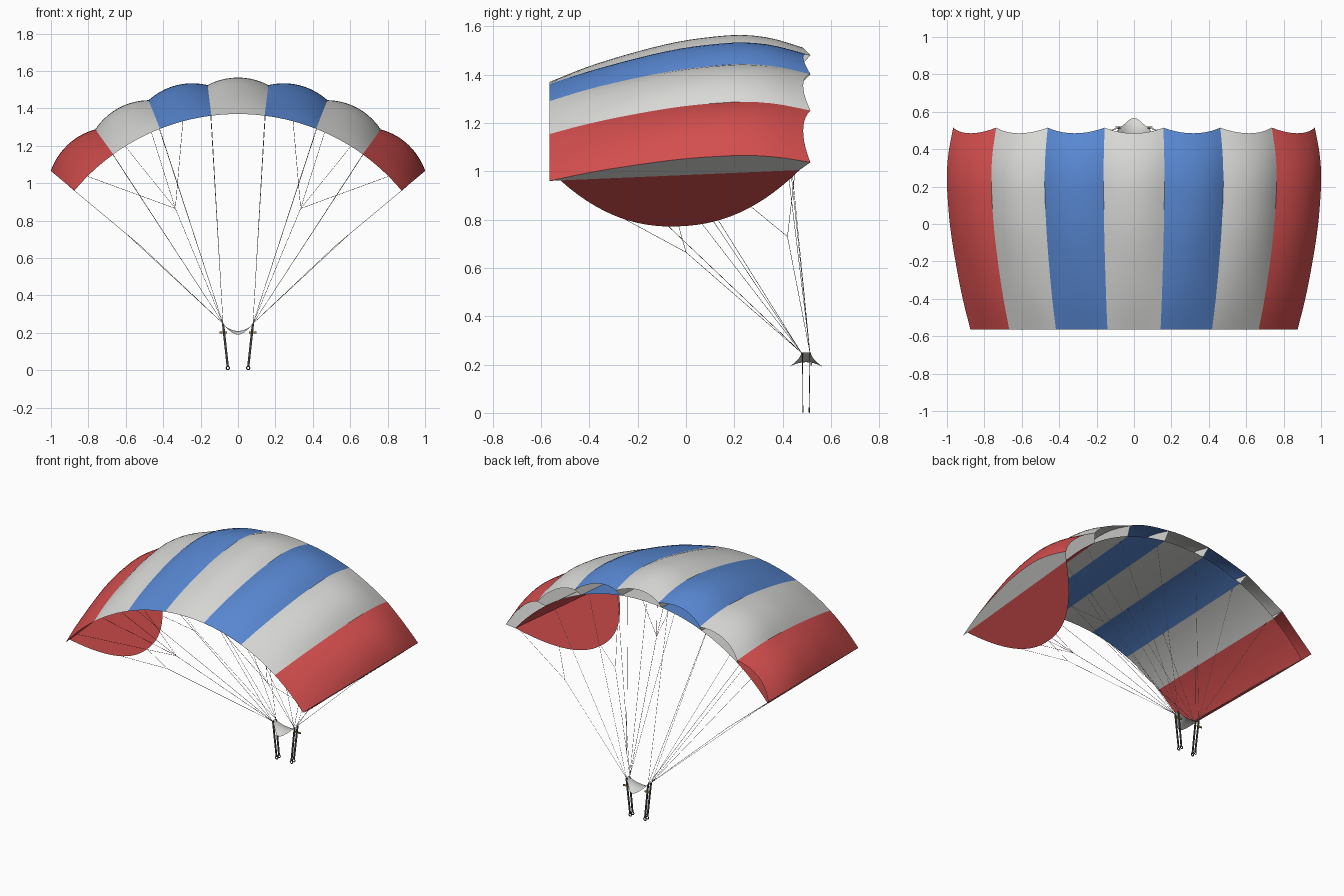
import bpy, bmesh, math
from mathutils import Vector, Matrix

if "Cube" in bpy.data.objects:
    bpy.data.objects.remove(bpy.data.objects["Cube"])

R, CZ = 1.138, 0.232              # span arc radius and centre height
TIP = math.radians(50.2)
CELLS = 7
Y0 = -0.565                       # trailing edge
STEP = 2 * TIP / CELLS


def material(name, rgb):
    m = bpy.data.materials.new(name)
    m.diffuse_color = (*rgb, 1)
    m.use_nodes = True
    m.node_tree.nodes["Principled BSDF"].inputs["Base Color"].default_value = m.diffuse_color
    return m


RED = material("red cloth", (0.65, 0.075, 0.075))
BLUE = material("blue cloth", (0.10, 0.25, 0.66))
WHITE = material("white cloth", (0.70, 0.70, 0.68))
DARK = material("dark webbing", (0.05, 0.05, 0.05))
CORD = material("pale cord", (0.45, 0.45, 0.43))
BRAKE = material("dark red cord", (0.16, 0.02, 0.03))
GOLD = material("mustard toggle", (0.35, 0.24, 0.06))


def finish(name, bm, mat, smooth=True):
    me = bpy.data.meshes.new(name)
    bm.to_mesh(me)
    bm.free()
    me.materials.append(mat)
    ob = bpy.data.objects.new(name, me)
    bpy.context.collection.objects.link(ob)
    if smooth:
        me.shade_smooth()
        me.set_sharp_from_angle(angle=math.radians(35))
    return ob


def sheet(name, f, nu, nv, mat, flip=False):
    """Surface through f(u, v), with u and v running from 0 to 1."""
    bm = bmesh.new()
    g = [[bm.verts.new(f(i / nu, j / nv)) for j in range(nv + 1)] for i in range(nu + 1)]
    for i in range(nu):
        for j in range(nv):
            q = [g[i][j], g[i + 1][j], g[i + 1][j + 1], g[i][j + 1]]
            bm.faces.new(q[::-1] if flip else q)
    return finish(name, bm, mat)


def polar(a, r, y):
    return Vector((r * math.sin(a), y, CZ + r * math.cos(a)))


# Airfoil height above the trailing edge arc, as (chord position, height)
PROFILE = [(0, 0), (0.15, 0.053), (0.34, 0.105), (0.52, 0.143), (0.70, 0.163),
           (0.78, 0.164), (0.88, 0.152), (1, 0.12)]


def height(s):
    n = len(PROFILE)
    for k in range(n - 1):
        (a, p), (b, q) = PROFILE[k], PROFILE[k + 1]
        if s <= b:
            def slope(i):
                i0, i1 = max(i - 1, 0), min(i + 1, n - 1)
                return (PROFILE[i1][1] - PROFILE[i0][1]) / (PROFILE[i1][0] - PROFILE[i0][0])
            t, w = (s - a) / (b - a), b - a
            return ((2*t**3 - 3*t*t + 1) * p + (t**3 - 2*t*t + t) * w * slope(k)
                    + (3*t*t - 2*t**3) * q + (t**3 - t*t) * w * slope(k + 1))
    return PROFILE[-1][1]


def top_point(a, s, puff=0.0):
    h = height(s)
    return polar(a, R + h + 0.03 * puff * h / 0.164, Y0 + (1.08 - 0.03 * puff) * s)


def low_point(a, s):
    return polar(a, R + 0.07 * s, Y0 + 1.035 * s)


# Canopy cells: puffed upper panel and plain lower panel
for c, mat in enumerate([RED, WHITE, BLUE, WHITE, BLUE, WHITE, RED]):
    a0 = -TIP + c * STEP
    sheet(f"upper_panel_{c + 1}",
          lambda u, v: top_point(a0 + u * STEP, v, 1 - (2 * u - 1) ** 2), 10, 20, mat)
    sheet(f"lower_panel_{c + 1}", lambda u, v: low_point(a0 + u * STEP, v), 10, 10, mat, True)

# Ribs between the cells and at the tips
for k in range(CELLS + 1):
    a = -TIP + k * STEP
    sheet(f"rib_{k + 1}", lambda u, v: low_point(a, v).lerp(top_point(a, v), u),
          2, 20, WHITE, flip=k < 4)


# Stabilizer flaps hanging below the tips
def flap_point(side, y, u):
    s = (y - Y0) / 1.035
    depth = 0.33 * max(0.0, 1 - abs((y + 0.025) / 0.495) ** 2.2)
    return polar(side * TIP, R + 0.07 * s - depth * u, y)


for side, word in ((-1, "left"), (1, "right")):
    sheet(f"stabilizer_{word}", lambda u, v: flap_point(side, -0.52 + 0.99 * v, u),
          3, 28, RED, flip=side > 0)


# Cords
def cords(name, pairs, mat, radius=0.001):
    bm = bmesh.new()
    for p, q in pairs:
        p, q = Vector(p), Vector(q)
        d = q - p
        mx = Matrix.Translation((p + q) / 2) @ d.to_track_quat('Z', 'Y').to_matrix().to_4x4()
        bmesh.ops.create_cone(bm, cap_ends=True, segments=4, radius1=radius,
                              radius2=radius, depth=d.length, matrix=mx)
    return finish(name, bm, mat, False)


def box(bm, p, q, wx, wy):
    """Flat strap from p to q."""
    p, q = Vector(p), Vector(q)
    ring = [(-wx, -wy), (wx, -wy), (wx, wy), (-wx, wy)]
    lo, hi = ([bm.verts.new(c + Vector((x, y, 0))) for x, y in ring] for c in (p, q))
    bm.faces.new(lo[::-1])
    bm.faces.new(hi)
    for i in range(4):
        j = (i + 1) % 4
        bm.faces.new((lo[i], lo[j], hi[j], hi[i]))


for side, word in ((-1, "left"), (1, "right")):
    front, rear = Vector((side * 0.08, 0.513, 0.25)), Vector((side * 0.08, 0.477, 0.25))
    lines = []
    for k in (0.5, 1.5, 2.5):
        a = side * k * STEP
        lines += [(front, low_point(a, 0.93)), (rear, low_point(a, 0.32))]
    # Forked lines to the stabilizer
    for start, y, z, ends in ((front, 0.42, 0.73, (0.27, 0.45)),
                              (rear, 0.0, 0.665, (-0.25, -0.03))):
        fork = polar(side * TIP, (z - CZ) / math.cos(TIP), y)
        lines.append((start, fork))
        lines += [(fork, flap_point(side, e, 1)) for e in ends]
    cords(f"suspension_lines_{word}", lines, CORD)

    # Brake lines fanning to the trailing edge
    fork = Vector((side * 0.335, -0.17, 0.865))
    cords(f"brake_lines_{word}", [(rear, fork)] + [
        (fork, polar(side * math.radians(a), R, Y0)) for a in (15, 24, 32, 45)], BRAKE)

    # Risers with end rings
    bm = bmesh.new()
    for yt, yb in ((0.482, 0.484), (0.513, 0.510)):
        box(bm, (side * 0.055, yb, 0.02), (side * 0.08, yt, 0.25), 0.006, 0.0015)
    finish(f"risers_{word}", bm, DARK, False)
    for y in (0.484, 0.510):
        bpy.ops.mesh.primitive_torus_add(location=(side * 0.054, y, 0.012), major_radius=0.009,
                                         minor_radius=0.003, major_segments=12,
                                         minor_segments=6, rotation=(math.pi / 2, 0, 0))
        ring = bpy.context.object
        ring.name = f"riser_ring_{word}"
        ring.data.materials.append(DARK)

    # Brake toggle
    bm = bmesh.new()
    box(bm, (side * 0.08, 0.518, 0.197), (side * 0.08, 0.518, 0.207), 0.02, 0.003)
    finish(f"brake_toggle_{word}", bm, GOLD, False)


# Slider cloth sagging between the four line groups
def slider_point(u, v):
    u, v = 2 * u - 1, 2 * v - 1
    swell = math.cos(u * math.pi / 2) ** 2
    return Vector((0.085 * u, 0.497 + v * (0.02 + 0.05 * swell),
                   0.25 - 0.04 * (1 - u * u) - 0.02 * swell * v * v))


sheet("slider", slider_point, 16, 8, WHITE)
